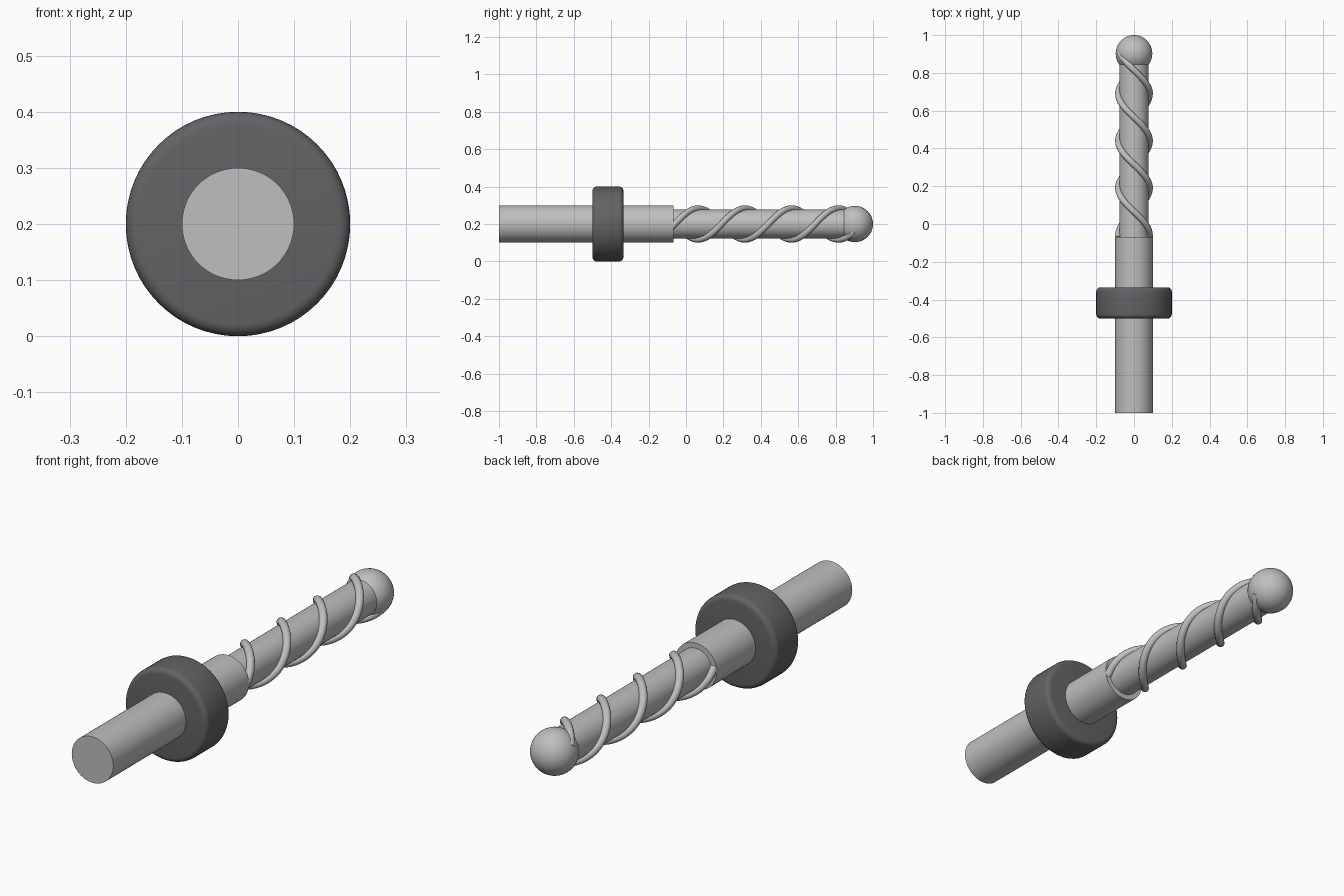
import bpy
import math

if "Cube" in bpy.data.objects:
    bpy.data.objects.remove(bpy.data.objects["Cube"])

AXIS_Z = 0.2          # height of the long axis
SHOULDER = -0.068     # where the shank steps down to the core


def make_material(name, color):
    mat = bpy.data.materials.new(name)
    mat.use_nodes = True
    mat.diffuse_color = color
    mat.node_tree.nodes["Principled BSDF"].inputs["Base Color"].default_value = color
    return mat


steel = make_material("light steel", (0.52, 0.52, 0.53, 1))
dark = make_material("dark grey", (0.125, 0.125, 0.13, 1))


def finish(name, mat):
    obj = bpy.context.object
    obj.name = name
    obj.data.materials.append(mat)
    bpy.ops.object.shade_smooth_by_angle(angle=math.radians(35))
    return obj


def rod(name, radius, start, end, mat, bevel=0):
    """Round bar along y, with optional rounded rims."""
    bpy.ops.mesh.primitive_cylinder_add(
        vertices=64, radius=radius, depth=end - start,
        location=(0, (start + end) / 2, AXIS_Z), rotation=(math.pi / 2, 0, 0))
    if bevel:
        mod = bpy.context.object.modifiers.new("rounded rims", "BEVEL")
        mod.width = bevel
        mod.segments = 5
        bpy.ops.object.modifier_apply(modifier=mod.name)
    return finish(name, mat)


def spiral(name, phase, start=-0.075, end=0.9, pitch=0.5, radius=0.083, steps=140):
    """Round ridge wound about the core."""
    curve = bpy.data.curves.new(name, "CURVE")
    curve.dimensions = "3D"
    curve.bevel_depth = 0.017
    curve.bevel_resolution = 4
    curve.use_fill_caps = True
    line = curve.splines.new("POLY")
    line.points.add(steps)
    for i, point in enumerate(line.points):
        y = start + (end - start) * i / steps
        a = phase + math.tau * (y + 0.06) / pitch
        point.co = (radius * math.cos(a), y, AXIS_Z + radius * math.sin(a), 1)
    obj = bpy.data.objects.new(name, curve)
    bpy.context.collection.objects.link(obj)
    bpy.ops.object.select_all(action="DESELECT")
    obj.select_set(True)
    bpy.context.view_layer.objects.active = obj
    bpy.ops.object.convert(target="MESH")
    return finish(name, steel)


# Shank, collar and core
rod("shank", 0.1, -1, SHOULDER, steel)
rod("collar", 0.2, -0.5, -0.335, dark, bevel=0.022)
rod("core", 0.077, SHOULDER - 0.02, 0.9, steel)

# Ball tip
bpy.ops.mesh.primitive_uv_sphere_add(
    segments=48, ring_count=24, radius=0.097,
    location=(0, 0.903, AXIS_Z), rotation=(math.pi / 2, 0, 0))
finish("ball_tip", steel)

# Pair of spiral ridges
spiral("spiral_ridge_a", 0)
spiral("spiral_ridge_b", math.pi)
